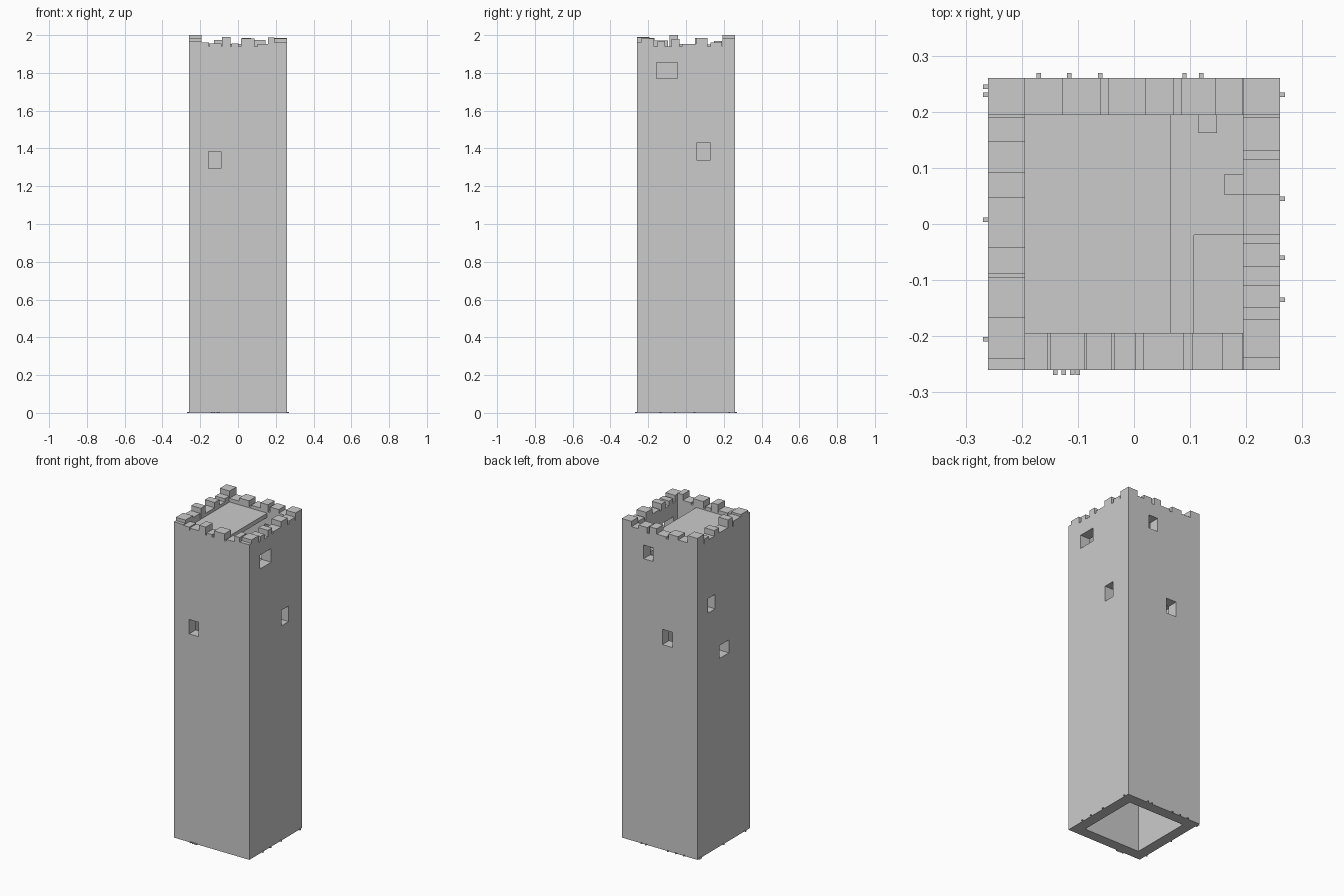
import bpy
import bmesh
from mathutils import Vector

old = bpy.data.objects.get("Cube")
if old:
    bpy.data.objects.remove(old, do_unlink=True)

stone = bpy.data.materials.new("grey stone")
stone.use_nodes = True
GREY = (0.6, 0.6, 0.6, 1)
stone.diffuse_color = GREY
stone.node_tree.nodes["Principled BSDF"].inputs["Base Color"].default_value = GREY

OUT, INN, TOP = 0.26, 0.194, 1.94


def boxes(name, spans):
    """One object made of boxes, each given as x, y and z ranges."""
    bm = bmesh.new()
    for x, y, z in spans:
        made = bmesh.ops.create_cube(bm, size=1)["verts"]
        lo, hi = Vector((x[0], y[0], z[0])), Vector((x[1], y[1], z[1]))
        size, mid = hi - lo, (lo + hi) / 2
        for v in made:
            v.co = Vector(a * b for a, b in zip(v.co, size)) + mid
    mesh = bpy.data.meshes.new(name)
    bm.to_mesh(mesh)
    bm.free()
    mesh.materials.append(stone)
    obj = bpy.data.objects.new(name, mesh)
    bpy.context.collection.objects.link(obj)
    return obj


def cut(target, spans):
    """Subtract boxes from the target."""
    cutter = boxes("cutter", spans)
    cutter.hide_render = True
    mod = target.modifiers.new("cut", "BOOLEAN")
    mod.operation, mod.solver, mod.object = "DIFFERENCE", "EXACT", cutter
    bpy.context.view_layer.objects.active = target
    bpy.ops.object.modifier_apply(modifier=mod.name)
    bpy.data.objects.remove(cutter, do_unlink=True)


def on_side(side, along, depth, z):
    """Place a range along one wall; depth is measured from the tower's axis."""
    back = (-depth[1], -depth[0])
    return {"front": (along, back, z), "back": (along, depth, z),
            "left": (depth, along, z), "right": (back, along, z)}[side]


# Hollow shaft, open at the bottom
tower = boxes("tower_walls", [((-OUT, OUT), (-OUT, OUT), (0, TOP))])
cut(tower, [((-INN, INN), (-INN, INN), (-0.1, TOP + 0.1))])

# Window openings through the walls
WINDOWS = [
    ("front", (-0.155, -0.09), (1.295, 1.385)),
    ("left", (-0.155, -0.045), (1.77, 1.855)),
    ("left", (0.058, 0.127), (1.335, 1.432)),
    ("back", (0.045, 0.11), (1.775, 1.86)),
    ("back", (-0.09, -0.02), (1.275, 1.37)),
    ("right", (0.085, 0.155), (1.495, 1.585)),
    ("right", (-0.05, 0.04), (1.17, 1.25)),
]
cut(tower, [on_side(s, a, (0.15, 0.3), z) for s, a, z in WINDOWS])

# Roof deck with a lower landing and stair opening beside it
boxes("roof_deck", [((-INN, 0.065), (-INN, INN), (1.905, 1.932))])
landing = boxes("lower_landing", [((-INN, INN), (-INN, INN), (1.73, 1.76))])
cut(landing, [((0.107, INN + 0.01), (-INN - 0.01, -0.02), (1.7, 1.8))])
boxes("middle_floor", [((-INN, INN), (-INN, INN), (1.45, 1.48))])
boxes("loose_blocks", [((0.115, 0.148), (0.162, INN), (1.76, 1.79)),
                       ((0.16, INN), (0.053, 0.088), (1.76, 1.79))])

# Uneven battlement stones: start, end, height along each wall
BATTLEMENTS = {
    "front": [(-0.195, -0.153, 0.02), (-0.15, -0.087, 0.015), (-0.085, -0.04, 0.05),
              (-0.035, 0.003, 0.015), (0.017, 0.088, 0.042), (0.103, 0.158, 0.012),
              (0.158, 0.193, 0.048)],
    "back": [(-0.195, -0.128, 0.015), (-0.128, -0.06, 0.035), (-0.045, 0.02, 0.012),
             (0.02, 0.07, 0.045), (0.085, 0.145, 0.035), (0.145, 0.193, 0.012)],
    "right": [(0.147, 0.19, 0.03), (0.093, 0.147, 0.01), (0.047, 0.093, 0.045),
              (-0.042, 0.047, 0.012), (-0.088, -0.042, 0.06), (-0.167, -0.095, 0.032),
              (-0.24, -0.167, 0.045)],
    "left": [(0.13, 0.19, 0.02), (0.053, 0.115, 0.045), (-0.02, 0.053, 0.012),
             (-0.077, -0.035, 0.04), (-0.15, -0.11, 0.03), (-0.238, -0.17, 0.042)],
}
for side, row in BATTLEMENTS.items():
    boxes(side + "_battlements",
          [on_side(side, (a, b), (INN, OUT), (TOP, TOP + h)) for a, b, h in row])

# Corner stones
CORNERS = [(-1, -1, 0.025), (-1, 1, 0.06), (1, -1, 0.02), (1, 1, 0.045)]
boxes("corner_stones", [
    (sorted((sx * INN, sx * OUT)), sorted((sy * INN, sy * OUT)), (TOP, TOP + h))
    for sx, sy, h in CORNERS])

# Small stone chips around the foot
CHIPS = {"front": (-0.14, -0.125, -0.11, -0.1), "back": (-0.17, -0.115, -0.06, 0.09, 0.12),
         "left": (0.23, 0.045, -0.06, -0.135), "right": (0.245, 0.23, 0.008, -0.205)}
boxes("stone_chips", [on_side(s, (p - 0.004, p + 0.004), (OUT, 0.269), (0, 0.006))
                      for s, places in CHIPS.items() for p in places])
